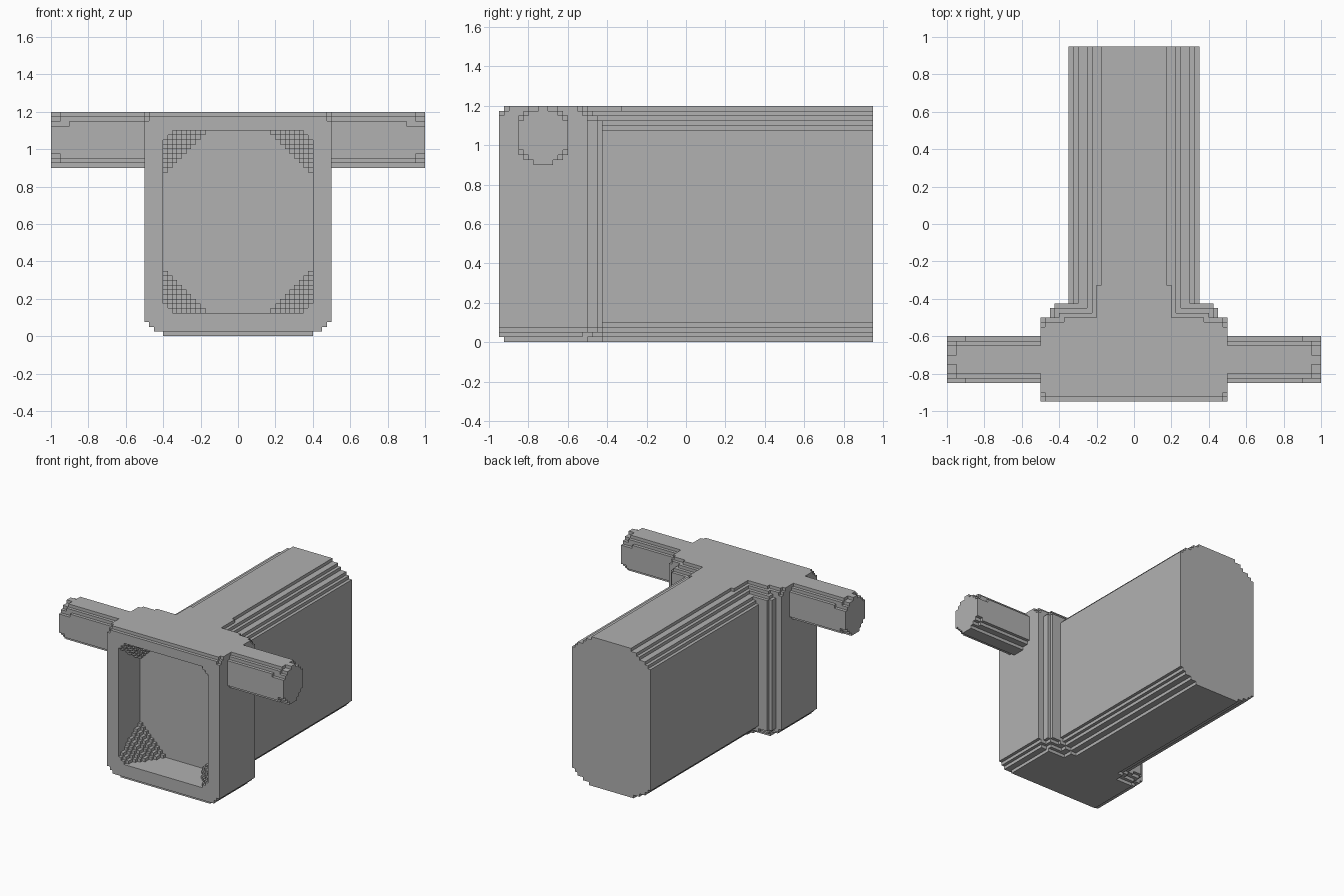
import bpy
import bmesh
from mathutils import Vector

cube = bpy.data.objects.get("Cube")
if cube:
    bpy.data.objects.remove(cube, do_unlink=True)

S = 0.025   # size of one step
FRONT, BACK, RECESS = -0.95, 0.95, -0.675

grey = bpy.data.materials.new("plain grey")
grey.use_nodes = True
colour = (0.44, 0.44, 0.44, 1)
grey.diffuse_color = colour
grey.node_tree.nodes["Principled BSDF"].inputs["Base Color"].default_value = colour


def finish(name, bm):
    bmesh.ops.recalc_face_normals(bm, faces=bm.faces)
    mesh = bpy.data.meshes.new(name)
    bm.to_mesh(mesh)
    bm.free()
    mesh.materials.append(grey)
    obj = bpy.data.objects.new(name, mesh)
    bpy.context.collection.objects.link(obj)
    return obj


def prism(bm, points, axis, start, end):
    """Extrude an outline of 2D points along one axis."""
    place = {"x": lambda p: (start, p[0], p[1]),
             "y": lambda p: (p[0], start, p[1]),
             "z": lambda p: (p[0], p[1], start)}[axis]
    push = Vector([(end - start) * (axis == a) for a in "xyz"])
    face = bm.faces.new([bm.verts.new(place(p)) for p in points])
    out = bmesh.ops.extrude_face_region(bm, geom=[face], use_keep_orig=True)
    verts = [v for v in out["geom"] if isinstance(v, bmesh.types.BMVert)]
    bmesh.ops.translate(bm, verts=verts, vec=push)


def stepped(rows, end, centre=0):
    """Symmetric stair-step outline: each row is (start, half width)."""
    ends = [r[0] for r in rows[1:]] + [end]
    side = []
    for (start, half), stop in zip(rows, ends):
        side += [(half, start), (half, stop)]
    return ([(centre + h, v) for h, v in side]
            + [(centre - h, v) for h, v in reversed(side)])


def box(bm, x, y, z):
    prism(bm, [(x[0], y[0]), (x[1], y[0]), (x[1], y[1]), (x[0], y[1])], "z", *z)


# Long body with stepped upper and lower edges
bm = bmesh.new()
low = [0.2, 0.25, 0.3, 0.325, 0.35]
high = [0.325, 0.3, 0.25, 0.225, 0.175]
rows = [(i * S, h) for i, h in enumerate(low)]
rows += [(1.075 + i * S, h) for i, h in enumerate(high)]
prism(bm, stepped(rows, 1.2), "y", -0.55, BACK)
finish("body", bm)

# Head floor: stepped layers, each drawn in plan
bm = bmesh.new()
floor = [
    [(-0.925, 0.4), (-0.5, 0.25)],
    [(FRONT, 0.45), (-0.525, 0.4), (-0.475, 0.3)],
    [(FRONT, 0.475), (-0.5, 0.425), (-0.45, 0.35)],
]
for i, plan in enumerate(floor):
    prism(bm, stepped(plan, -0.425), "z", i * S, (i + 1) * S)
prism(bm, stepped([(FRONT, 0.5)], RECESS), "z", 3 * S, 5 * S)
finish("head_floor", bm)

# Head roof: stepped layers, narrowing into the body
bm = bmesh.new()
roof = [
    [(FRONT, 0.5), (-0.5, 0.45), (-0.45, 0.425)],
    [(FRONT, 0.5), (-0.5, 0.425), (-0.45, 0.25)],
    [(FRONT, 0.475), (-0.925, 0.5), (-0.525, 0.475), (-0.5, 0.4), (-0.475, 0.225)],
    [(-0.925, 0.475), (-0.9, 0.5), (-0.55, 0.475), (-0.525, 0.375), (-0.5, 0.2)],
]
for i, plan in enumerate(roof):
    stop = -0.325 if i == 3 else -0.425
    prism(bm, stepped(plan, stop), "z", 1.1 + i * S, 1.1 + (i + 1) * S)
finish("head_roof", bm)

# Head back: solid block behind the recess, stepping in to the body
bm = bmesh.new()
plan = [(RECESS, 0.5), (-0.5, 0.45), (-0.45, 0.425)]
prism(bm, stepped(plan, -0.425), "z", 3 * S, 1.1)
finish("head_back", bm)

for name, s in (("left", 1), ("right", -1)):
    # Head side wall
    bm = bmesh.new()
    box(bm, (s * 0.4, s * 0.5), (FRONT, RECESS), (5 * S, 1.1))
    finish(name + "_head_wall", bm)

    # Stepped corner fillers that grow towards the back of the recess
    for level, z, up in (("lower", 5 * S, 1), ("upper", 1.1, -1)):
        bm = bmesh.new()
        for k in range(11):
            n = 2 + round(k * 0.7)
            outline = [(s * 0.4, z)]
            for i in range(n):
                width = n - i
                outline += [(s * (0.4 - width * S), z + up * i * S),
                            (s * (0.4 - width * S), z + up * (i + 1) * S)]
            outline.append((s * 0.4, z + up * n * S))
            prism(bm, outline, "y", FRONT + k * S, FRONT + (k + 1) * S)
        finish(name + "_" + level + "_recess_corner", bm)

    # Side arm: three sections, trimmed more towards the tip
    bm = bmesh.new()
    sections = [
        (0.45, 0.9, [(0.9, 0.05), (0.925, 0.1), (0.95, 0.125),
                     (1.15, 0.1), (1.175, 0.075)]),
        (0.9, 0.95, [(0.9, 0.05), (0.925, 0.1), (0.95, 0.125),
                     (1.125, 0.1), (1.175, 0.075)]),
        (0.95, 1.0, [(0.9, 0.05), (0.925, 0.075), (0.95, 0.1), (0.975, 0.125),
                     (1.125, 0.1), (1.15, 0.075), (1.175, 0.025)]),
    ]
    for a, b, rows in sections:
        prism(bm, stepped(rows, 1.2, -0.725), "x", s * a, s * b)
    finish(name + "_arm", bm)
